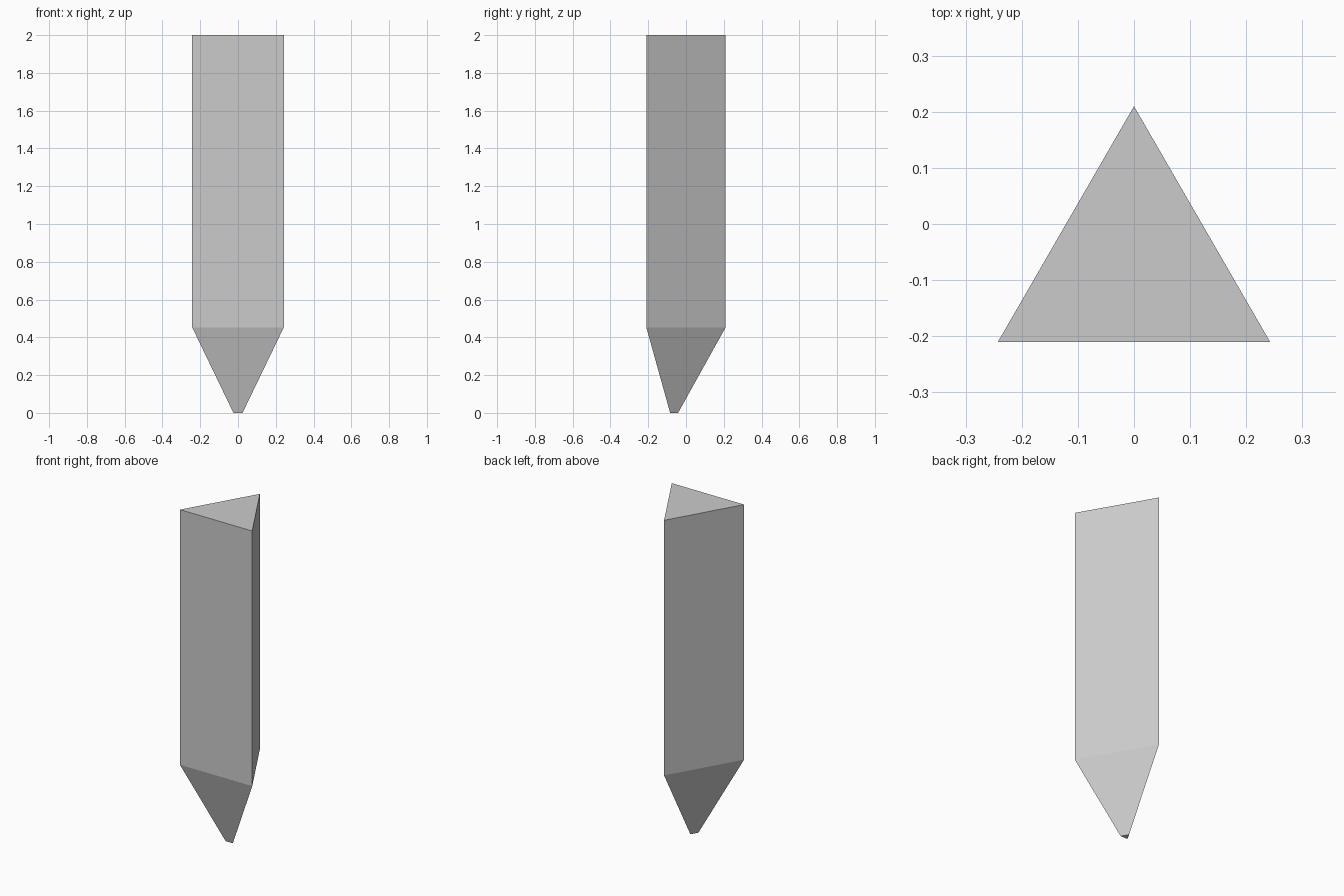
import bpy, bmesh
from math import radians, sin, cos

if "Cube" in bpy.data.objects:
    bpy.data.objects.remove(bpy.data.objects["Cube"])

CENTER_Y = -0.07  # triangle centroid, so the bounds are centred on y = 0

# (height, circumradius) from the blunt tip up to the flat top
profile = [(0.0, 0.028), (0.453, 0.28), (2.0, 0.28)]


def ring(bm, z, r):
    return [bm.verts.new((r * cos(radians(a)), CENTER_Y + r * sin(radians(a)), z))
            for a in (90, 210, 330)]


# Three-sided stake: tapered point, straight shaft, end caps
bm = bmesh.new()
rings = [ring(bm, z, r) for z, r in profile]
for low, high in zip(rings, rings[1:]):
    for i in range(3):
        j = (i + 1) % 3
        bm.faces.new((low[i], low[j], high[j], high[i]))
bm.faces.new(rings[0][::-1])
bm.faces.new(rings[-1])
bmesh.ops.recalc_face_normals(bm, faces=bm.faces)

mesh = bpy.data.meshes.new("pointed_stake")
bm.to_mesh(mesh)
bm.free()
stake = bpy.data.objects.new("pointed_stake", mesh)
bpy.context.collection.objects.link(stake)
